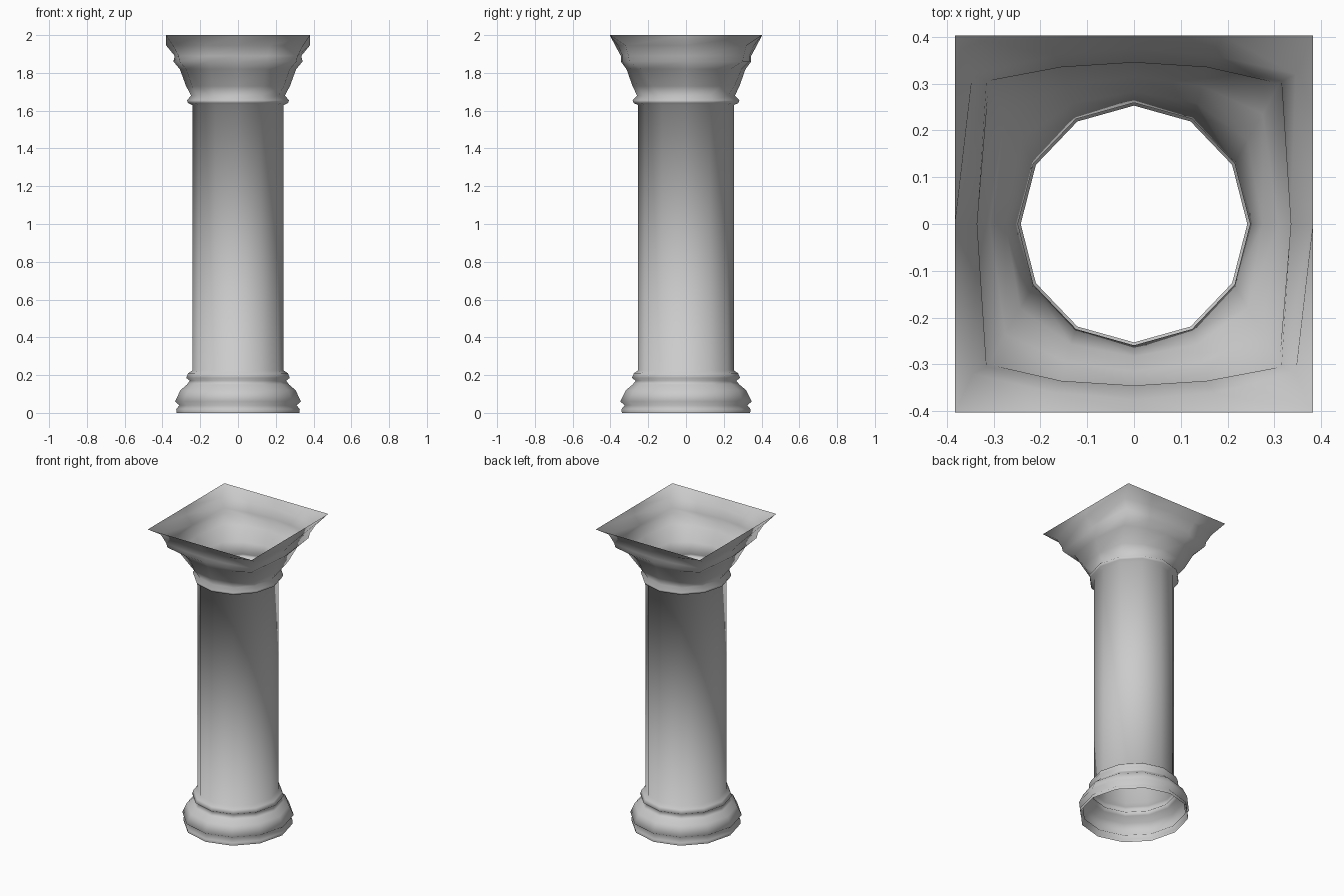
import bpy, bmesh
from math import sin, cos, radians

if "Cube" in bpy.data.objects:
    bpy.data.objects.remove(bpy.data.objects["Cube"])


def round_ring(r, z):
    """Twelve-sided ring, slightly deeper than wide."""
    return [(r * cos(radians(a)), r * 1.045 * sin(radians(a)), z)
            for a in range(0, 360, 30)]


def squared_ring(side, corner, front, z):
    """Ring of the capital: side middle x, corner, off-centre front point, front middle y."""
    (cx, cy), (fx, fy, mid) = corner, front
    quarter = [(side, 0), (cx, cy), (fx, fy), (0, mid)]
    half = quarter + [(-x, y) for x, y in reversed(quarter[:-1])]
    full = half + [(x, -y) for x, y in reversed(half[1:-1])]
    return [(x, y, z) for x, y in full]


def loft(name, rings):
    """Open shell skinned through a stack of rings."""
    bm = bmesh.new()
    loops = [[bm.verts.new(p) for p in ring] for ring in rings]
    for low, high in zip(loops, loops[1:]):
        n = len(low)
        for i in range(n):
            j = (i + 1) % n
            bm.faces.new((low[i], low[j], high[j], high[i]))
    mesh = bpy.data.meshes.new(name)
    bm.to_mesh(mesh)
    bm.free()
    mesh.shade_smooth()
    obj = bpy.data.objects.new(name, mesh)
    bpy.context.collection.objects.link(obj)
    return obj


# Moulded base, plain shaft and collar profile (radius, height)
profile = [(0.325, 0), (0.327, 0.02), (0.31, 0.04), (0.333, 0.06),
           (0.305, 0.12), (0.27, 0.15), (0.255, 0.17), (0.274, 0.185),
           (0.264, 0.21), (0.242, 0.225), (0.242, 1.63), (0.265, 1.64),
           (0.27, 1.655), (0.248, 1.68)]
rings = [round_ring(r, z) for r, z in profile]

# Capital opening from round to square
capital = [
    squared_ring(0.275, (0.243, 0.18), (0.135, 0.257, 0.283), 1.73),
    squared_ring(0.308, (0.275, 0.235), (0.145, 0.295, 0.315), 1.82),
    squared_ring(0.342, (0.31, 0.30), (0.155, 0.335, 0.345), 1.86),
    squared_ring(0.335, (0.315, 0.305), (0.155, 0.335, 0.345), 1.89),
    squared_ring(0.38, (0.345, 0.32), (0.17, 0.36, 0.375), 1.945),
    squared_ring(0.382, (0.382, 0.403), (0.19, 0.403, 0.403), 2.0),
]
loft("column", rings + capital)
